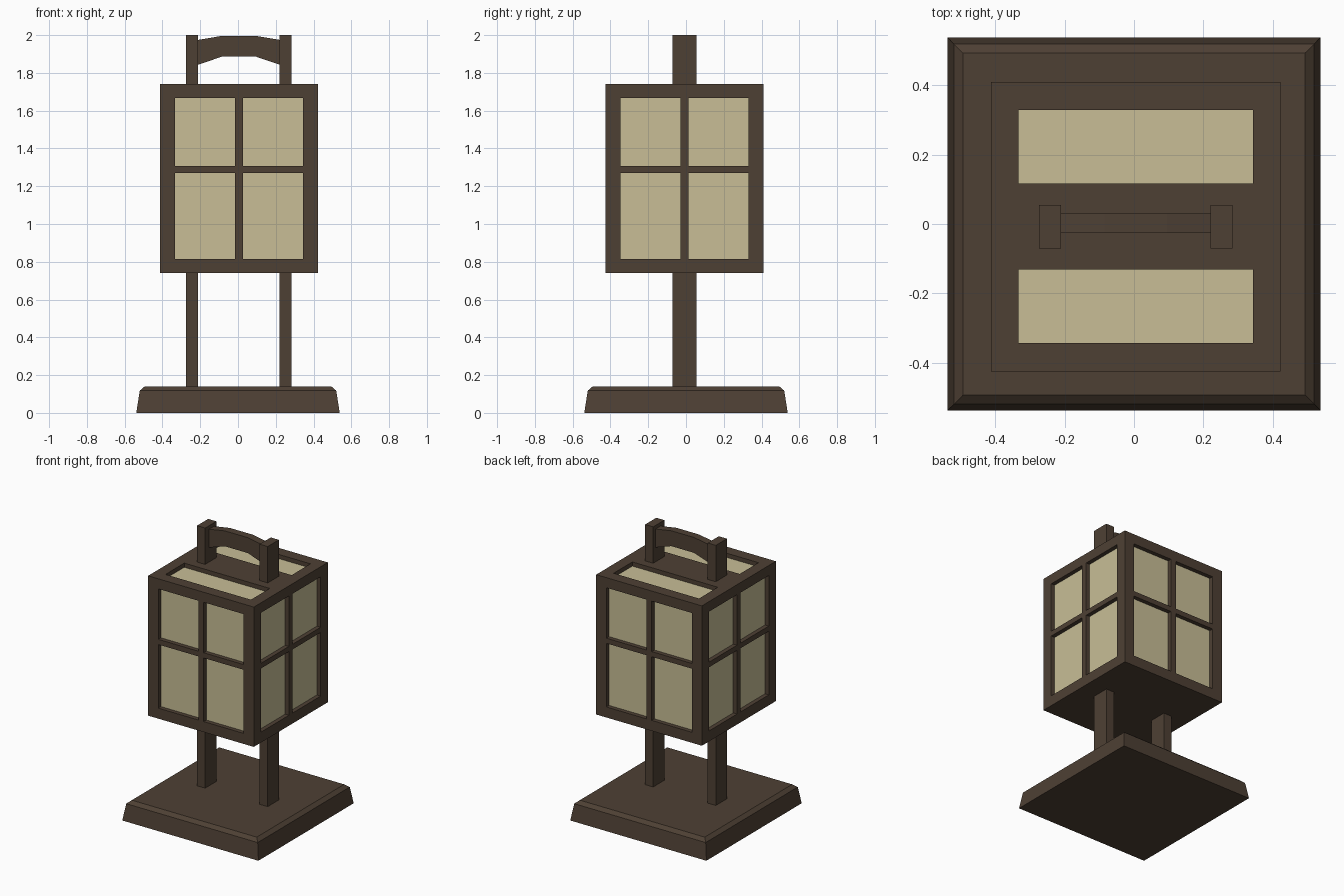
import bpy, bmesh
from mathutils import Vector

if "Cube" in bpy.data.objects:
    bpy.data.objects.remove(bpy.data.objects["Cube"])


def material(name, rgb):
    m = bpy.data.materials.new(name)
    m.diffuse_color = (*rgb, 1)
    m.use_nodes = True
    m.node_tree.nodes["Principled BSDF"].inputs["Base Color"].default_value = m.diffuse_color
    return m


WOOD = material("dark wood", (0.076, 0.051, 0.034))
PAPER = material("cream paper", (0.578, 0.515, 0.305))
CX, CY = 0.005, -0.0075      # centre of the lamp box and posts


def finish(name, bm, mats):
    bmesh.ops.remove_doubles(bm, verts=bm.verts, dist=1e-5)
    bmesh.ops.recalc_face_normals(bm, faces=bm.faces)
    me = bpy.data.meshes.new(name)
    bm.to_mesh(me)
    bm.free()
    for m in mats:
        me.materials.append(m)
    ob = bpy.data.objects.new(name, me)
    bpy.context.collection.objects.link(ob)
    return ob


def loft(name, rings):
    """Skin a list of closed point rings and cap both ends."""
    bm = bmesh.new()
    vs = [[bm.verts.new(p) for p in r] for r in rings]
    n = len(vs[0])
    for a, b in zip(vs, vs[1:]):
        for i in range(n):
            j = (i + 1) % n
            bm.faces.new((a[i], a[j], b[j], b[i]))
    bm.faces.new(vs[0][::-1])
    bm.faces.new(vs[-1])
    return finish(name, bm, [WOOD])


def rect(x0, x1, y0, y1, z):
    return [(x0, y0, z), (x1, y0, z), (x1, y1, z), (x0, y1, z)]


# Bevelled square base
loft("base", [rect(-h, h, -h, h, z)
              for h, z in ((0.5385, 0), (0.52, 0.118), (0.494, 0.14))])

# Two tall posts running through the lamp box
for side, s in (("left", -1), ("right", 1)):
    x = CX + s * 0.2475
    loft(side + "_post", [rect(x - 0.032, x + 0.032, CY - 0.063, CY + 0.063, z)
                          for z in (0.13, 2.0)])

# Arched carrying handle: (x offset, bottom z, top z)
arch = [(-0.22, 1.842, 1.974), (-0.09, 1.886, 1.996),
        (0.09, 1.886, 1.996), (0.22, 1.842, 1.974)]
y0, y1 = -0.026, 0.03
loft("handle", [[(CX + x, y0, b), (CX + x, y1, b), (CX + x, y1, t), (CX + x, y0, t)]
                for x, b, t in arch])

# Lamp box: framed sides whose odd grid cells are sunken paper panes
H, Z0, Z1, DEPTH = 0.418, 0.74, 1.74, 0.03


def panel(bm, origin, u, v, n, us, vs):
    def pt(a, b, d=0.0):
        return origin + u * a + v * b - n * d

    def quad(pts, mat):
        f = bm.faces.new([bm.verts.new(p) for p in pts])
        f.material_index = mat

    for i in range(len(us) - 1):
        for j in range(len(vs) - 1):
            c = [(us[i], vs[j]), (us[i + 1], vs[j]),
                 (us[i + 1], vs[j + 1]), (us[i], vs[j + 1])]
            if i % 2 and j % 2:
                quad([pt(*p, DEPTH) for p in c], 1)
                for k in range(4):
                    p, q = c[k], c[(k + 1) % 4]
                    quad([pt(*p), pt(*q), pt(*q, DEPTH), pt(*p, DEPTH)], 0)
            else:
                quad([pt(*p) for p in c], 0)


bm = bmesh.new()
centre, up = Vector((CX, CY, 0)), Vector((0, 0, 1))
for n in (Vector((0, -1, 0)), Vector((1, 0, 0)), Vector((0, 1, 0)), Vector((-1, 0, 0))):
    panel(bm, centre + n * H, up.cross(n), up, n,
          [-H, -0.338, -0.021, 0.021, 0.338, H],
          [Z0, 0.815, 1.27, 1.307, 1.668, Z1])
# Top with two long panes, plain underside
panel(bm, centre + up * Z1, Vector((1, 0, 0)), Vector((0, 1, 0)), up,
      [-H, -0.338, 0.338, H], [-H, -0.336, -0.124, 0.124, 0.336, H])
panel(bm, centre + up * Z0, Vector((1, 0, 0)), Vector((0, -1, 0)), -up, [-H, H], [-H, H])
finish("lamp_box", bm, [WOOD, PAPER])
